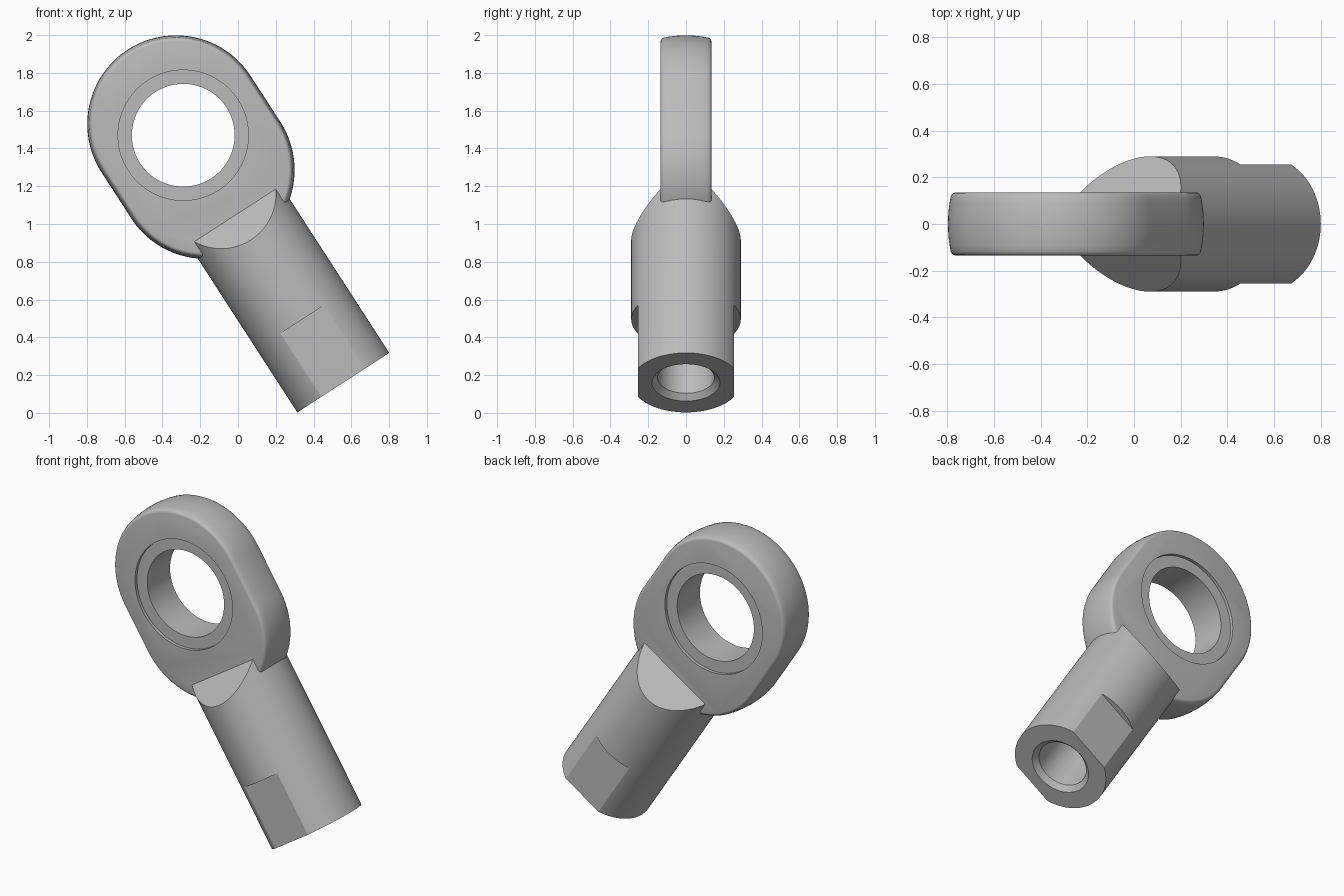
import bpy, bmesh, math
from mathutils import Matrix

if "Cube" in bpy.data.objects:
    bpy.data.objects.remove(bpy.data.objects["Cube"])

# Built upright around the eye centre (local z = rod axis), then tilted.
TILT = math.radians(-32.9)
EYE = (-0.29, 0, 1.47)

grey = bpy.data.materials.new("steel_grey")
grey.diffuse_color = (0.50, 0.50, 0.50, 1)
grey.use_nodes = True
grey.node_tree.nodes["Principled BSDF"].inputs["Base Color"].default_value = grey.diffuse_color


def make(name, bm):
    bmesh.ops.recalc_face_normals(bm, faces=bm.faces)
    me = bpy.data.meshes.new(name)
    bm.to_mesh(me)
    bm.free()
    me.materials.append(grey)
    ob = bpy.data.objects.new(name, me)
    bpy.context.collection.objects.link(ob)
    return ob


def loft(name, rings):
    """Skin a list of equal-length rings and cap both ends."""
    bm = bmesh.new()
    vs = [[bm.verts.new(p) for p in r] for r in rings]
    n = len(vs[0])
    for a, b in zip(vs, vs[1:]):
        for i in range(n):
            j = (i + 1) % n
            bm.faces.new((a[i], a[j], b[j], b[i]))
    bm.faces.new(vs[0])
    bm.faces.new(vs[-1])
    return make(name, bm)


def lathe(name, profile, axis, n=96):
    """Solid of revolution about local z or y from (radius, height) pairs."""
    rings = []
    for r, h in profile:
        pts = [(r * math.cos(2 * math.pi * i / n), r * math.sin(2 * math.pi * i / n)) for i in range(n)]
        rings.append([(a, b, h) if axis == 'Z' else (a, h, b) for a, b in pts])
    return loft(name, rings)


def boolean(ob, other, op):
    m = ob.modifiers.new(op, 'BOOLEAN')
    m.object, m.operation, m.solver = other, op, 'EXACT'
    bpy.context.view_layer.objects.active = ob
    bpy.ops.object.modifier_apply(modifier=m.name)
    bpy.data.objects.remove(other)


def head_ring(y, inset):
    """Stadium outline, cut flat where it meets the shank."""
    r, pts = 0.47 - inset, []
    for i in range(49):
        a = math.pi * i / 48
        pts.append((r * math.cos(a), y, 0.07 + r * math.sin(a)))
    stop = math.asin(min(1, 0.392 / r))
    for i in range(25):
        a = math.pi + stop * i / 24
        pts.append((r * math.cos(a), y, -0.22 + r * math.sin(a)))
    for i in range(25):
        a = 2 * math.pi - stop * (1 - i / 24)
        pts.append((r * math.cos(a), y, -0.22 + r * math.sin(a)))
    return pts


# Eye head: crowned rim with small rounded edges
half = [(0.135, 0.032), (0.133, 0.024), (0.127, 0.017), (0.118, 0.012), (0.09, 0.007), (0.05, 0.002)]
section = [(-y, s) for y, s in half] + [(0, 0)] + [(y, s) for y, s in reversed(half)]
head = loft("rod_end", [head_ring(y, s) for y, s in section])

# Shank cylinder
shank = lathe("shank", [(0.29, -1.56), (0.29, -0.505)], 'Z')

# Sloped shoulders and wrench flats on both sides
for s in (-1, 1):
    shoulder = [(0.135, -0.505), (0.335, -0.705), (0.5, -0.705), (0.5, -0.4), (0.135, -0.4)]
    boolean(shank, loft("shoulder_cutter", [[(x, s * y, z) for y, z in shoulder] for x in (-0.5, 0.5)]), 'DIFFERENCE')
    flat = [(0.255, -1.7), (0.5, -1.7), (0.5, -1.161), (0.255, -1.161)]
    boolean(shank, loft("flat_cutter", [[(x, s * y, z) for y, z in flat] for x in (-0.5, 0.5)]), 'DIFFERENCE')

# Chamfered blind bore in the shank end
boolean(shank, lathe("bore_cutter", [(0.18, -1.6), (0.18, -1.56), (0.15, -1.53), (0.15, -0.8)], 'Z'), 'DIFFERENCE')
boolean(head, shank, 'UNION')

# Eye hole with a shallow recess on each face
boolean(head, lathe("eye_cutter", [(0.345, -0.3), (0.345, -0.115), (0.272, -0.115),
                                   (0.272, 0.115), (0.345, 0.115), (0.345, 0.3)], 'Y'), 'DIFFERENCE')

# Tilt into place
head.data.transform(Matrix.Translation(EYE) @ Matrix.Rotation(TILT, 4, 'Y'))
bpy.ops.object.select_all(action='DESELECT')
head.select_set(True)
bpy.context.view_layer.objects.active = head
bpy.ops.object.shade_smooth_by_angle(angle=math.radians(28))
